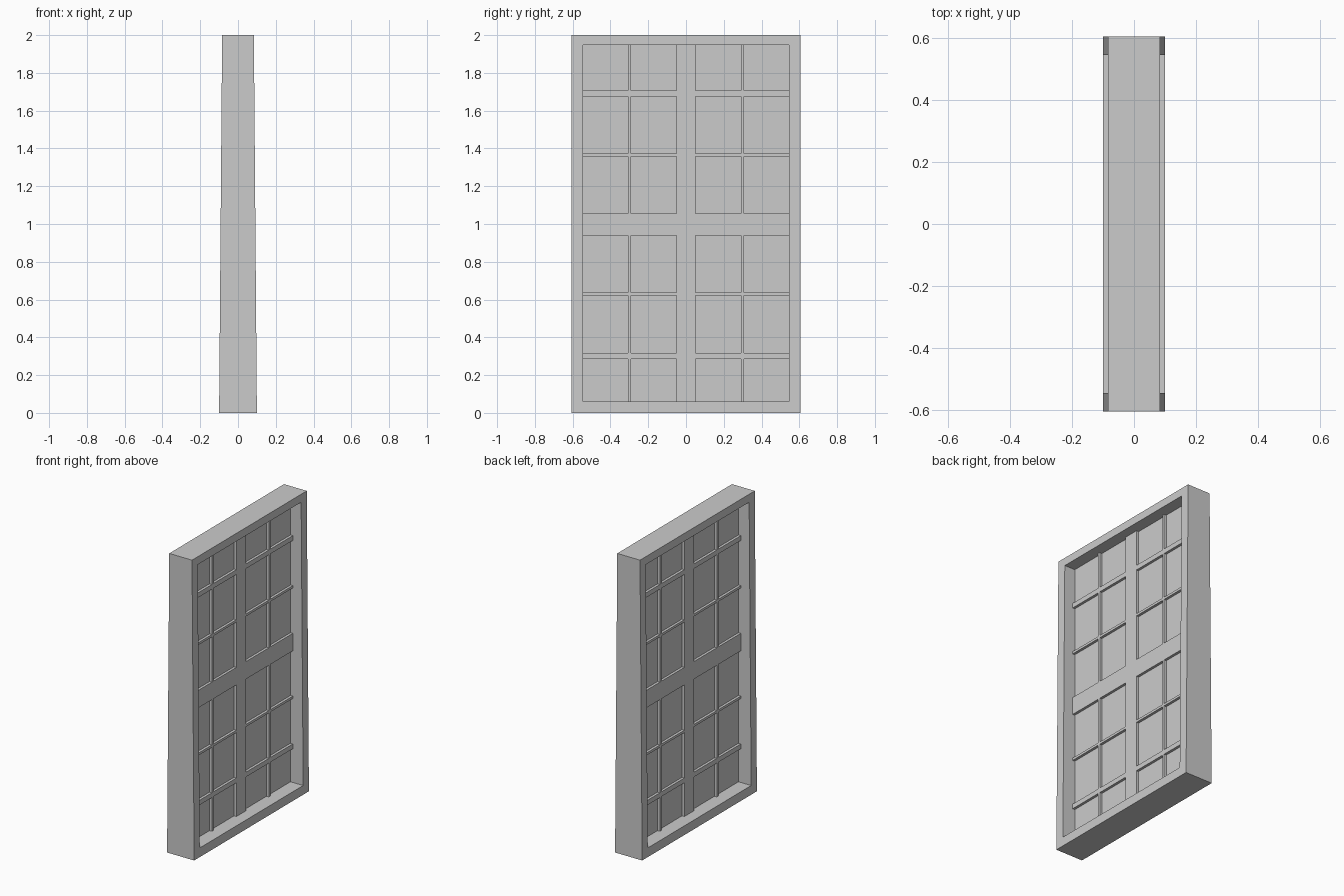
import bpy, bmesh

if "Cube" in bpy.data.objects:
    bpy.data.objects.remove(bpy.data.objects["Cube"])

H, W = 2.0, 0.605            # height, half width
BOT, TOP = 0.10, 0.084       # half depth at the foot and the head
IN_Y, IN_Z0, IN_Z1 = 0.545, 0.061, 1.947


def finish(name, bm):
    bmesh.ops.recalc_face_normals(bm, faces=bm.faces)
    me = bpy.data.meshes.new(name)
    bm.to_mesh(me)
    bm.free()
    ob = bpy.data.objects.new(name, me)
    bpy.context.collection.objects.link(ob)
    return ob


def box(name, half_depth, y0, y1, z0, z1):
    bm = bmesh.new()
    bmesh.ops.create_cube(bm, size=1)
    for v in bm.verts:
        v.co = (v.co.x * 2 * half_depth,
                y1 if v.co.y > 0 else y0,
                z1 if v.co.z > 0 else z0)
    return finish(name, bm)


# Outer frame: rectangular ring whose depth tapers towards the head
def rect(y, z0, z1):
    return [(-y, z0), (y, z0), (y, z1), (-y, z1)]


bm = bmesh.new()
rings = []
for side in (1, -1):
    for loop in (rect(W, 0, H), rect(IN_Y, IN_Z0, IN_Z1)):
        rings.append([bm.verts.new((side * (BOT + (TOP - BOT) * z / H), y, z))
                      for y, z in loop])
fo, fi, bo, bi = rings
for a, b in ((fo, fi), (fi, bi), (bi, bo), (bo, fo)):
    for i in range(4):
        j = (i + 1) % 4
        bm.faces.new((a[i], a[j], b[j], b[i]))
finish("outer_frame", bm)

# Thin pane sheet filling the opening
box("pane", 0.006, -IN_Y, IN_Y, IN_Z0, IN_Z1)

# Wide centre mullion and middle rail, the rail butting against the mullion
BAR = 0.023
box("centre_mullion", BAR, -0.05, 0.05, IN_Z0, IN_Z1)
for s, side in ((1, "right"), (-1, "left")):
    y0, y1 = sorted((s * 0.05, s * IN_Y))
    box("middle_rail_" + side, BAR, y0, y1, 0.939, 1.056)

    # Thin glazing bars
    box("vertical_bar_" + side, BAR, s * 0.30 - 0.008, s * 0.30 + 0.008, IN_Z0, IN_Z1)
    for i, (z, h) in enumerate(((0.302, 0.016), (0.629, 0.008), (1.366, 0.008), (1.692, 0.016))):
        box(f"horizontal_bar_{side}_{i + 1}", BAR, y0, y1, z - h, z + h)
